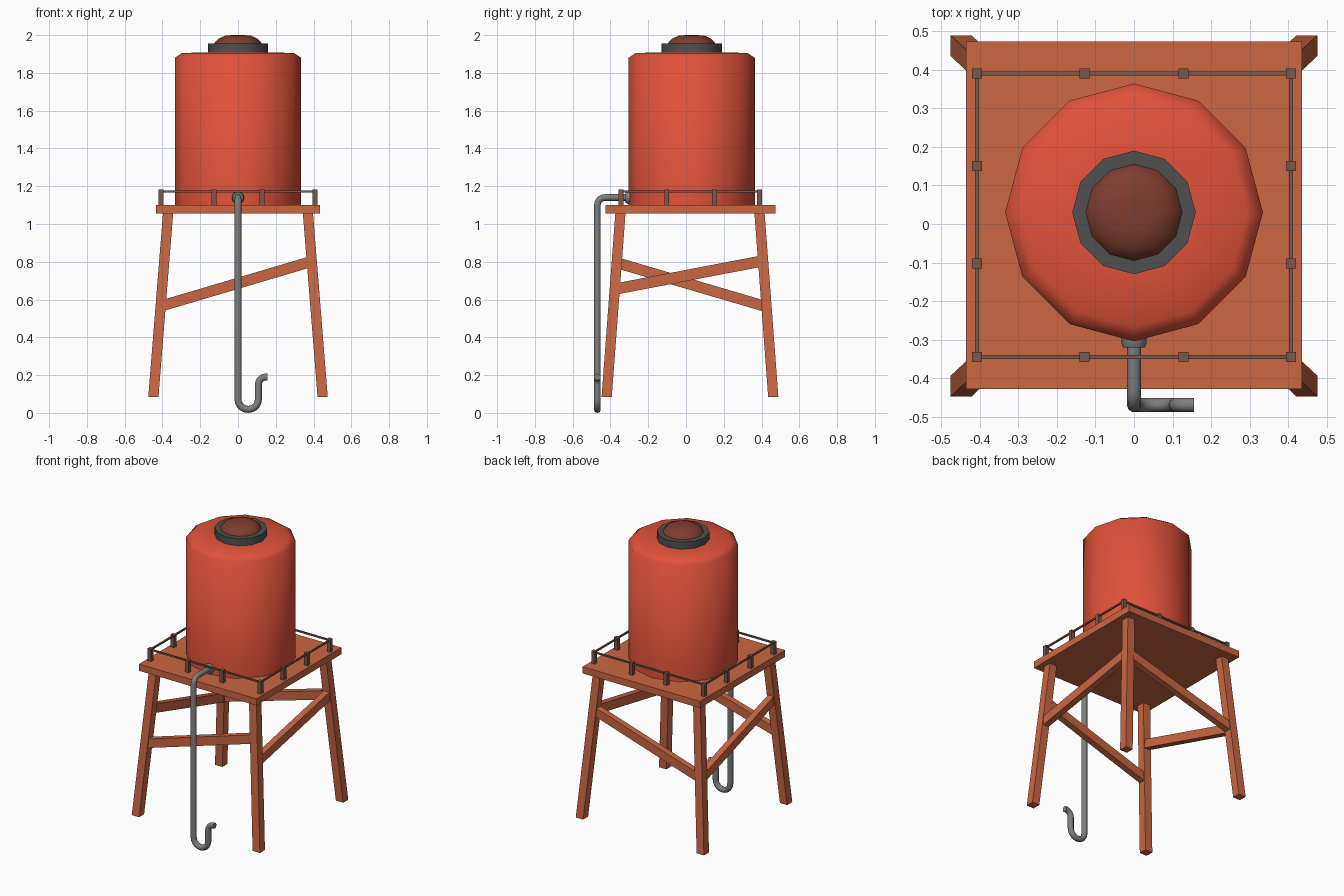
import bpy
import bmesh
from math import sin, cos, pi, radians
from mathutils import Vector

default = bpy.data.objects.get("Cube")
if default:
    bpy.data.objects.remove(default, do_unlink=True)


def material(name, r, g, b):
    m = bpy.data.materials.new(name)
    m.use_nodes = True
    m.diffuse_color = (r, g, b, 1)
    m.node_tree.nodes["Principled BSDF"].inputs["Base Color"].default_value = (r, g, b, 1)
    return m


wood = material("orange wood", 0.60, 0.135, 0.055)
tank_red = material("tank red", 0.75, 0.085, 0.042)
lid_brown = material("lid brown", 0.21, 0.046, 0.027)
ring_grey = material("dark grey", 0.08, 0.08, 0.08)
pipe_grey = material("pipe grey", 0.21, 0.21, 0.21)
rail_brown = material("rail brown", 0.20, 0.095, 0.068)

CY = 0.021          # depth centre of the tower
TANK_Y = 0.03       # depth centre of the tank


def finish(name, bm, mat, smooth=None):
    bmesh.ops.recalc_face_normals(bm, faces=bm.faces)
    mesh = bpy.data.meshes.new(name)
    bm.to_mesh(mesh)
    bm.free()
    mesh.materials.append(mat)
    obj = bpy.data.objects.new(name, mesh)
    bpy.context.collection.objects.link(obj)
    if smooth:
        shade(obj, smooth)
    return obj


def shade(obj, angle):
    bpy.ops.object.select_all(action="DESELECT")
    obj.select_set(True)
    bpy.context.view_layer.objects.active = obj
    bpy.ops.object.shade_smooth_by_angle(angle=radians(angle))


def prism(name, ends, mat):
    """Join two four-cornered ends into a solid bar."""
    bm = bmesh.new()
    a, b = [[bm.verts.new(p) for p in end] for end in ends]
    bm.faces.new(a)
    bm.faces.new(b)
    for i in range(4):
        j = (i + 1) % 4
        bm.faces.new((a[i], a[j], b[j], b[i]))
    return finish(name, bm, mat)


def square(x, y, z, hx, hy):
    return [(x + sx * hx, y + sy * hy, z) for sx, sy in ((-1, -1), (1, -1), (1, 1), (-1, 1))]


def box(name, x, y, z0, z1, hx, hy, mat):
    return prism(name, [square(x, y, z, hx, hy) for z in (z0, z1)], mat)


def lathe(name, profile, mat, y, smooth, sides=12):
    bm = bmesh.new()
    rings = [[bm.verts.new((r * cos(2 * pi * i / sides), y + r * sin(2 * pi * i / sides), z))
              for i in range(sides)] for r, z in profile]
    for lo, hi in zip(rings, rings[1:]):
        for i in range(sides):
            j = (i + 1) % sides
            bm.faces.new((lo[i], lo[j], hi[j], hi[i]))
    bm.faces.new(rings[0])
    bm.faces.new(rings[-1])
    return finish(name, bm, mat, smooth)


# Platform and splayed legs
LEG_BOTTOM, LEG_TOP, LEG_HALF = 0.085, 1.06, 0.027
box("platform", 0, CY + 0.002, 1.055, 1.10, 0.435, 0.45, wood)


def leg_centre(sx, sy, z):
    t = (z - LEG_BOTTOM) / (LEG_TOP - LEG_BOTTOM)
    return Vector((sx * (0.448 - 0.078 * t), CY + sy * (0.441 - 0.073 * t), z))


for sx, side in ((1, "left"), (-1, "right")):
    for sy, end in ((-1, "front"), (1, "back")):
        ends = [square(*leg_centre(sx, sy, z), LEG_HALF, LEG_HALF) for z in (LEG_BOTTOM, LEG_TOP)]
        prism(f"{end}_{side}_leg", ends, wood)


# Slanted braces between neighbouring legs
def brace(name, start, end):
    a, b = leg_centre(*start), leg_centre(*end)
    across = Vector((0, 1, 0)) if abs(b.x - a.x) > abs(b.y - a.y) else Vector((1, 0, 0))
    across *= 0.021
    up = Vector((0, 0, 0.03))
    prism(name, [[p - across - up, p + across - up, p + across + up, p - across + up]
                 for p in (a, b)], wood)


brace("front_brace", (-1, -1, 0.565), (1, -1, 0.802))
brace("back_brace", (-1, 1, 0.565), (1, 1, 0.802))
brace("left_brace", (1, -1, 0.655), (1, 1, 0.805))
brace("right_brace", (-1, -1, 0.795), (-1, 1, 0.562))

# Railing posts and rails
XS, YS = (-0.407, -0.128, 0.128, 0.407), (-0.345, -0.102, 0.15, 0.39)
for i, x in enumerate(XS):
    for j, y in enumerate(YS):
        if i in (0, 3) or j in (0, 3):
            box("railing_post", x, y, 1.095, 1.183, 0.013, 0.013, rail_brown)
rail_y = (YS[0] + YS[3]) / 2
for x in (XS[0], XS[3]):
    box("side_rail", x, rail_y, 1.168, 1.178, 0.005, YS[3] - rail_y, rail_brown)
for y in (YS[0], YS[3]):
    box("cross_rail", 0, y, 1.168, 1.178, XS[3], 0.005, rail_brown)

# Tank, collar and domed lid
lathe("tank", [(0.334, 1.098), (0.334, 1.88), (0.295, 1.906), (0.14, 1.908)], tank_red, TANK_Y, 75)
lathe("lid_collar", [(0.16, 1.90), (0.16, 1.955)], ring_grey, TANK_Y, 40)
lathe("lid_dome", [(0.127, 1.95), (0.122, 1.962), (0.102, 1.982), (0.068, 1.997), (0.03, 2.0)],
      lid_brown, TANK_Y, 60)

# Drain pipe with a hooked outlet
PIPE_Y, PIPE_R, PIPE_Z = -0.469, 0.0185, 1.14


def arc(centre, radius, start, stop, steps):
    angles = [radians(start + (stop - start) * i / steps) for i in range(steps + 1)]
    return [(centre[0] + radius * cos(a), centre[1] + radius * sin(a)) for a in angles]


path = [(0, -0.29, PIPE_Z)]
path += [(0, y, z) for y, z in arc((PIPE_Y + 0.04, PIPE_Z - 0.04), 0.04, 90, 180, 5)]
path += [(x, PIPE_Y, z) for x, z in arc((0.054, 0.0725), 0.054, 180, 360, 10)]
path += [(x, PIPE_Y, z) for x, z in arc((0.148, 0.15), 0.04, 180, 90, 5)]
path += [(0.156, PIPE_Y, 0.19)]
curve = bpy.data.curves.new("drain_pipe", "CURVE")
curve.dimensions = "3D"
curve.bevel_depth = PIPE_R
curve.bevel_resolution = 3
curve.use_fill_caps = True
spline = curve.splines.new("POLY")
spline.points.add(len(path) - 1)
for point, co in zip(spline.points, path):
    point.co = (*co, 1)
curve.materials.append(pipe_grey)
pipe = bpy.data.objects.new("drain_pipe", curve)
bpy.context.collection.objects.link(pipe)
bpy.ops.object.select_all(action="DESELECT")
pipe.select_set(True)
bpy.context.view_layer.objects.active = pipe
bpy.ops.object.convert(target="MESH")
shade(bpy.context.view_layer.objects.active, 50)

# Flange where the pipe meets the tank
flange = lathe("pipe_flange", [(0.033, 0), (0.033, 0.028), (0.028, 0.04)], pipe_grey, 0, 40)
flange.location = (0, -0.28, PIPE_Z)
flange.rotation_euler = (pi / 2, 0, 0)
